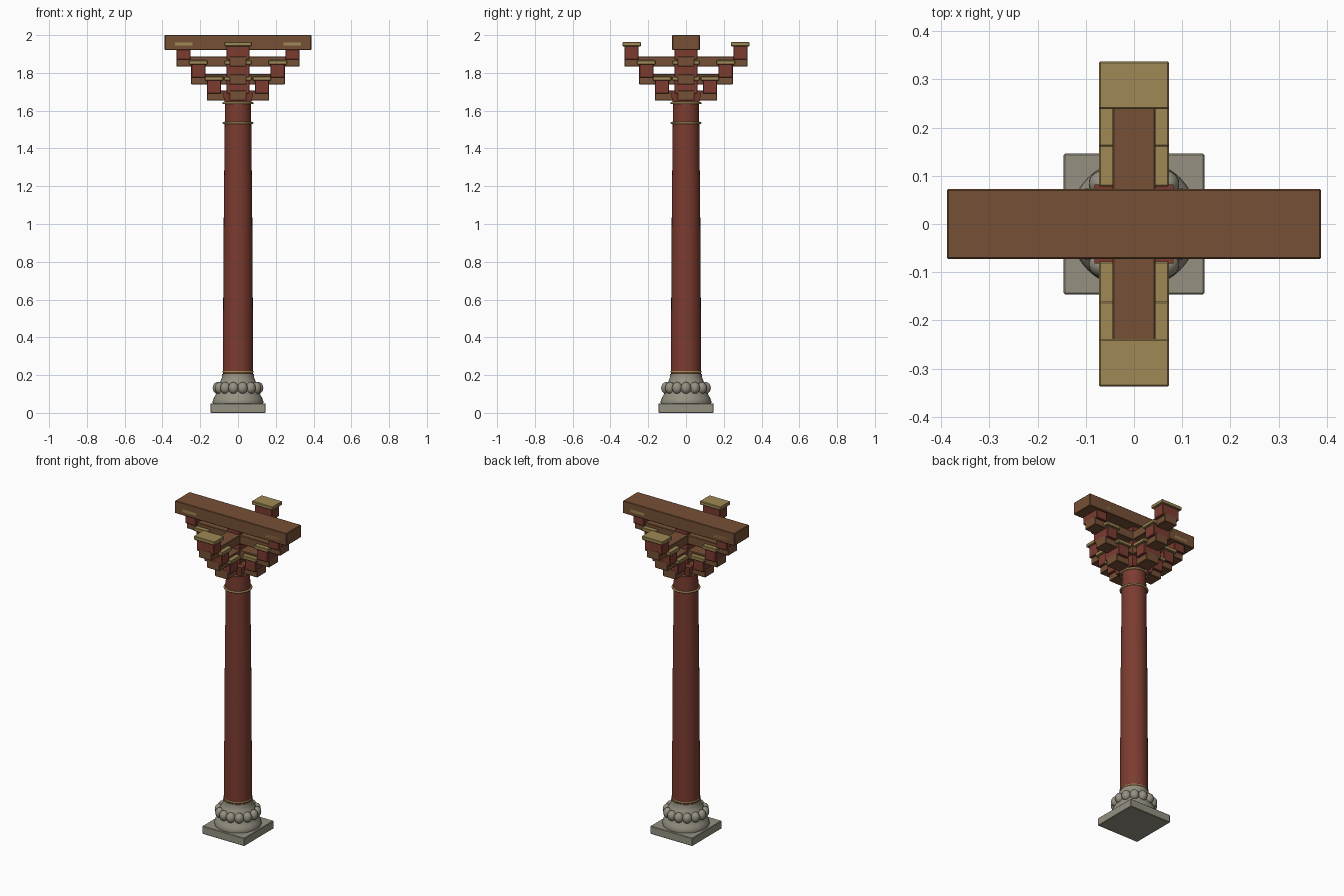
import bpy, math

if "Cube" in bpy.data.objects:
    bpy.data.objects.remove(bpy.data.objects["Cube"])


def material(name, rgb):
    m = bpy.data.materials.new(name)
    m.diffuse_color = (*rgb, 1)
    m.use_nodes = True
    m.node_tree.nodes["Principled BSDF"].inputs["Base Color"].default_value = m.diffuse_color
    return m


RED = material("red_lacquer", (0.20, 0.045, 0.03))
WOOD = material("brown_wood", (0.18, 0.08, 0.036))
GOLD = material("dull_gold", (0.35, 0.25, 0.09))
STONE = material("stone", (0.30, 0.28, 0.22))


def finish(obj, name, mat):
    obj.name = name
    obj.data.materials.append(mat)
    return obj


def box(name, x, y, z, mat, bevel=0.003):
    """Box from (min, max) pairs with softened edges."""
    bpy.ops.mesh.primitive_cube_add(size=1, location=[(a + b) / 2 for a, b in (x, y, z)])
    o = bpy.context.object
    o.scale = [b - a for a, b in (x, y, z)]
    bpy.ops.object.transform_apply(location=False, rotation=False, scale=True)
    if bevel:
        m = o.modifiers.new("soft_edges", 'BEVEL')
        m.width = bevel
        m.segments = 1
    return finish(o, name, mat)


def lathe(name, profile, mat, n=48):
    """Closed solid of revolution from (radius, z) points."""
    verts = [(r * math.cos(2 * math.pi * i / n), r * math.sin(2 * math.pi * i / n), z)
             for r, z in profile for i in range(n)]
    faces = [(k * n + i, k * n + (i + 1) % n, (k + 1) * n + (i + 1) % n, (k + 1) * n + i)
             for k in range(len(profile) - 1) for i in range(n)]
    faces.append(tuple(reversed(range(n))))
    faces.append(tuple(range((len(profile) - 1) * n, len(profile) * n)))
    me = bpy.data.meshes.new(name)
    me.from_pydata(verts, [], faces)
    o = bpy.data.objects.new(name, me)
    bpy.context.collection.objects.link(o)
    bpy.ops.object.select_all(action='DESELECT')
    bpy.context.view_layer.objects.active = o
    o.select_set(True)
    bpy.ops.object.shade_smooth_by_angle(angle=math.radians(35))
    return finish(o, name, mat)


# Stone plinth and turned base
box("plinth", (-0.146, 0.146), (-0.146, 0.146), (0, 0.05), STONE)
lathe("stone_base", [(0.132, 0.045), (0.135, 0.06), (0.130, 0.075), (0.122, 0.09),
                     (0.113, 0.105), (0.108, 0.13), (0.102, 0.155), (0.092, 0.17),
                     (0.086, 0.185), (0.084, 0.205)], STONE)

# Ring of lotus petals
PETALS = 14
for i in range(PETALS):
    a = 2 * math.pi * (i + 0.5) / PETALS - math.pi / 2
    bpy.ops.mesh.primitive_uv_sphere_add(segments=20, ring_count=12, radius=1,
        location=(0.108 * math.cos(a), 0.108 * math.sin(a), 0.132), rotation=(0, 0, a))
    petal = bpy.context.object
    petal.scale = (0.026, 0.027, 0.031)
    bpy.ops.object.shade_smooth()
    finish(petal, f"lotus_petal_{i + 1}", STONE)

# Tapered shaft with gilt rings
lathe("column_shaft", [(0.080, 0.2), (0.079, 0.45), (0.077, 0.8), (0.075, 1.1),
                       (0.072, 1.35), (0.069, 1.66)], RED)
for name, z, r in (("lower_ring", 0.217, 0.077), ("neck_ring", 1.535, 0.076),
                   ("top_ring", 1.64, 0.076)):
    bpy.ops.mesh.primitive_torus_add(major_radius=r, minor_radius=0.006, major_segments=48,
                                     minor_segments=10, location=(0, 0, z))
    bpy.ops.object.shade_smooth()
    finish(bpy.context.object, name, GOLD)

# Flared capital block and hidden core of the bracket set
bpy.ops.mesh.primitive_cone_add(vertices=4, radius1=0.072 * math.sqrt(2),
                                radius2=0.082 * math.sqrt(2), depth=0.062,
                                location=(0, 0, 1.676), rotation=(0, 0, math.pi / 4))
finish(bpy.context.object, "capital_block", RED)
box("bracket_core", (-0.045, 0.045), (-0.045, 0.045), (1.70, 1.925), RED)


def part(name, along_x, along, across, z, mat):
    pair = (along, across) if along_x else (across, along)
    return box(name, *pair, z, mat)


# Three tiers of crossed arms, each end carrying a bearing block and gilt cap
TIERS = [(0.165, 1.653), (0.248, 1.738), (0.326, 1.833)]
for t, (half, z) in enumerate(TIERS, 1):
    for along_x in (True, False):
        axis = "side" if along_x else "front"
        part(f"bracket_arm_{axis}_{t}", along_x, (-half, half), (-0.045, 0.045),
             (z, z + 0.055), WOOD)
        cap_z = z + (0.107 if t < 3 else 0.108)
        for s in (-1, 1):
            mid = s * (half - 0.038)
            part(f"bearing_block_{axis}_{t}_{s}", along_x, (mid - 0.0375, mid + 0.0375),
                 (-0.06, 0.06), (z + 0.038, cap_z + 0.002), RED)
            part(f"block_cap_{axis}_{t}_{s}", along_x, (mid - 0.049, mid + 0.049),
                 (-0.073, 0.073), (cap_z, cap_z + 0.022), GOLD)

# Top beam
box("top_beam", (-0.388, 0.388), (-0.073, 0.073), (1.922, 2.0), WOOD)
